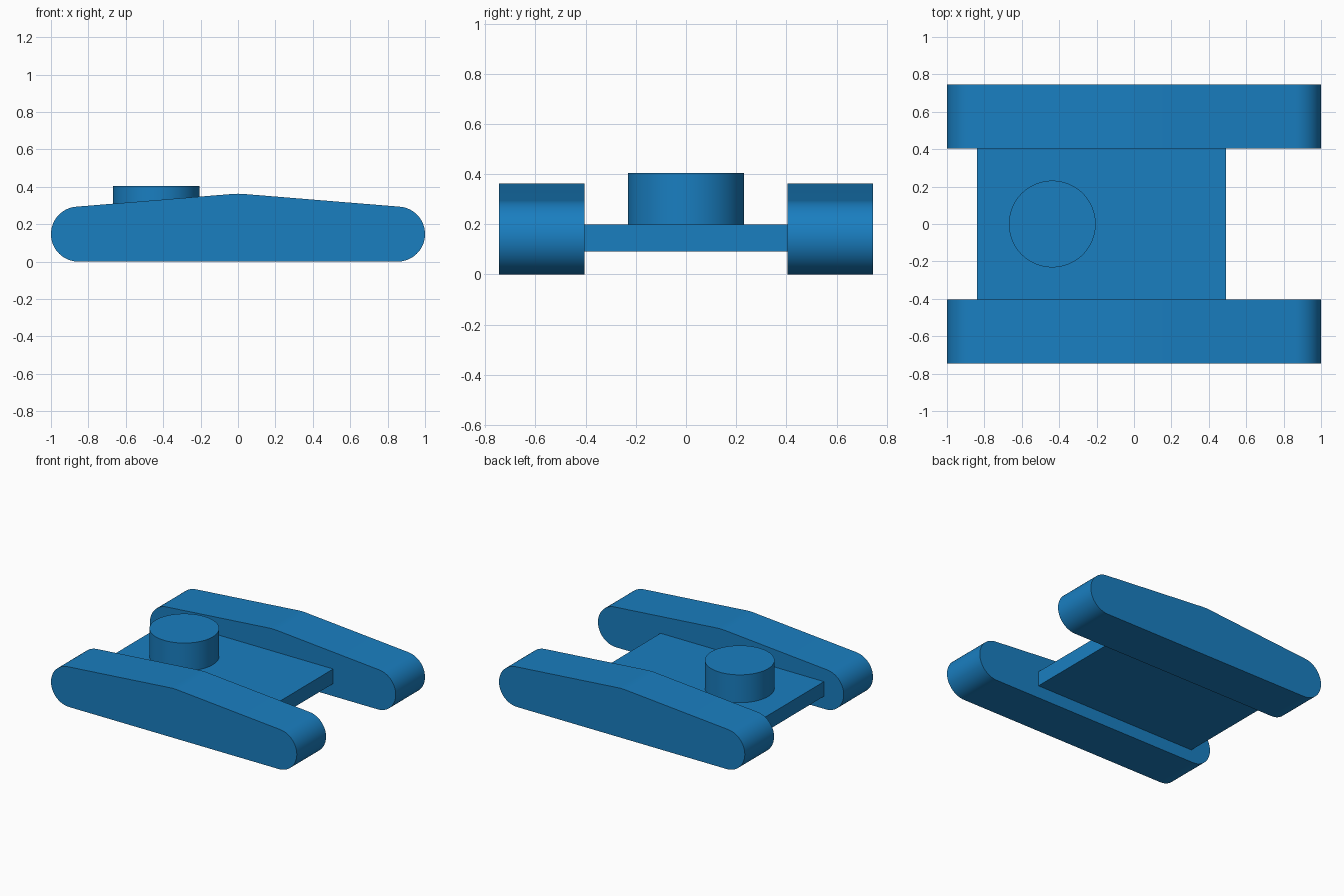
import bpy, bmesh
from math import sin, cos, pi, atan

if "Cube" in bpy.data.objects:
    bpy.data.objects.remove(bpy.data.objects["Cube"])

TRACK_IN, TRACK_OUT = 0.405, 0.745
END_X, END_R, PEAK = 0.853, 0.147, 0.364

blue = bpy.data.materials.new("blue")
blue.diffuse_color = (0.01, 0.21, 0.53, 1)
blue.use_nodes = True
blue.node_tree.nodes["Principled BSDF"].inputs["Base Color"].default_value = blue.diffuse_color


def finish(name, bm):
    bmesh.ops.recalc_face_normals(bm, faces=bm.faces)
    mesh = bpy.data.meshes.new(name)
    bm.to_mesh(mesh)
    bm.free()
    mesh.materials.append(blue)
    obj = bpy.data.objects.new(name, mesh)
    bpy.context.collection.objects.link(obj)
    bpy.ops.object.select_all(action='DESELECT')
    obj.select_set(True)
    bpy.context.view_layer.objects.active = obj
    bpy.ops.object.shade_smooth_by_angle(angle=pi / 6)
    return obj


def track_profile(steps=40):
    # Half outline: rounded end, sloping top, gently softened peak
    top = pi / 2 - atan(0.0805)
    half = []
    for i in range(steps + 1):
        a = -pi / 2 + (top + pi / 2) * i / steps
        half.append((END_X + END_R * cos(a), END_R + END_R * sin(a)))
    soft = 0.03
    for x in (soft, soft / 2):
        half.append((x, PEAK - 0.0805 * (x * x + soft * soft) / (2 * soft)))
    return half + [(0, PEAK - 0.0805 * soft / 2)] + [(-x, z) for x, z in reversed(half)]


def track(name, y0, y1):
    bm = bmesh.new()
    face = bm.faces.new([bm.verts.new((x, y0, z)) for x, z in track_profile()])
    ext = bmesh.ops.extrude_face_region(bm, geom=[face], use_keep_orig=True)
    verts = [g for g in ext["geom"] if isinstance(g, bmesh.types.BMVert)]
    bmesh.ops.translate(bm, verts=verts, vec=(0, y1 - y0, 0))
    return finish(name, bm)


# Two side tracks
track("front_track", -TRACK_OUT, -TRACK_IN)
track("back_track", TRACK_IN, TRACK_OUT)

# Flat deck between the tracks
bm = bmesh.new()
bmesh.ops.create_cube(bm, size=1)
bmesh.ops.scale(bm, verts=bm.verts, vec=(1.33, 2 * TRACK_IN, 0.108))
bmesh.ops.translate(bm, verts=bm.verts, vec=(-0.174, 0, 0.146))
finish("deck", bm)

# Round turntable post standing on the deck
bm = bmesh.new()
bmesh.ops.create_cone(bm, cap_ends=True, segments=96, radius1=0.232, radius2=0.232, depth=0.205)
bmesh.ops.translate(bm, verts=bm.verts, vec=(-0.437, 0, 0.3025))
finish("turntable_post", bm)
